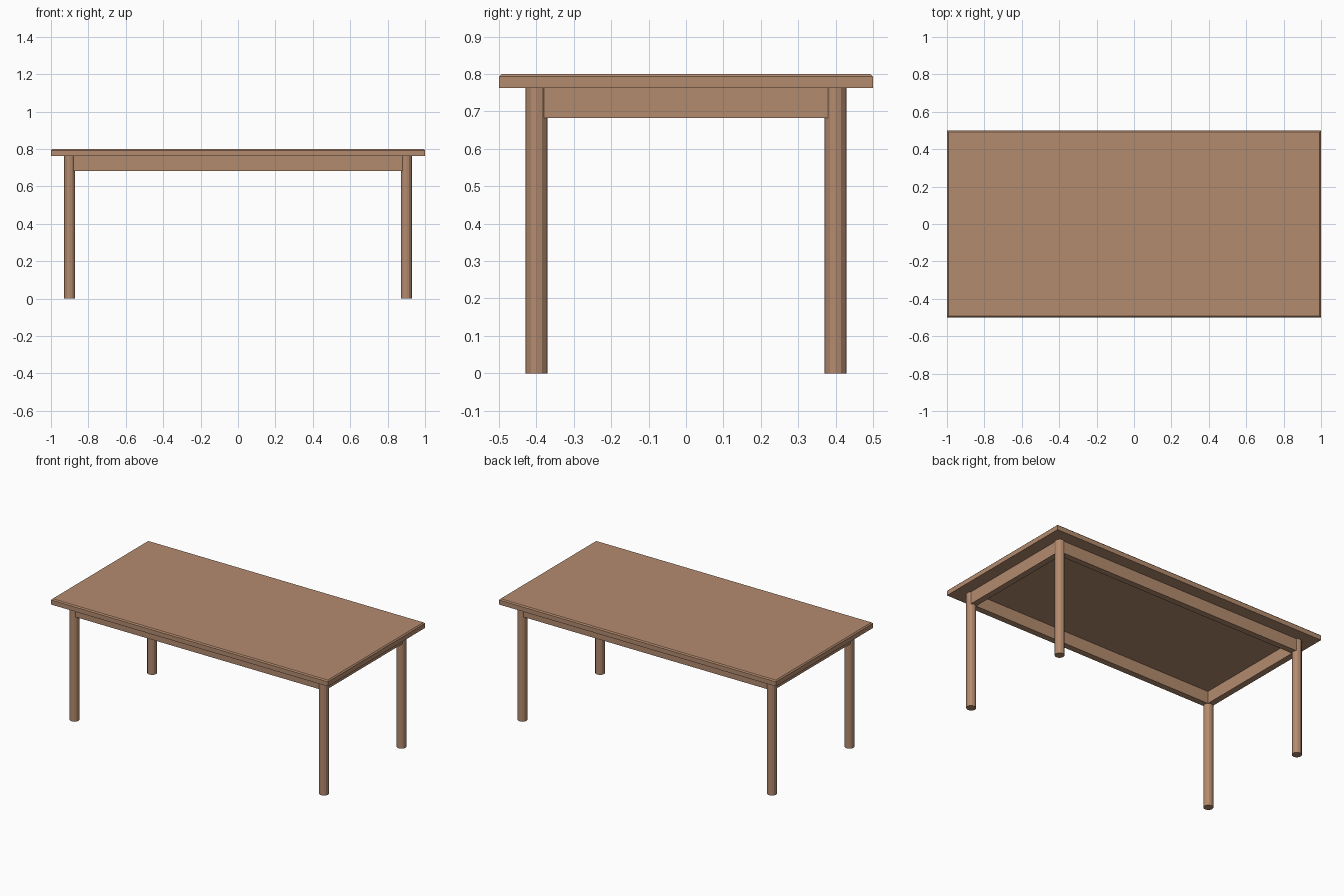
import bpy, bmesh

if "Cube" in bpy.data.objects:
    bpy.data.objects.remove(bpy.data.objects["Cube"])

wood = bpy.data.materials.new("warm brown wood")
wood.diffuse_color = (0.456, 0.258, 0.156, 1)
wood.use_nodes = True
wood.node_tree.nodes["Principled BSDF"].inputs["Base Color"].default_value = wood.diffuse_color


def finish(bm, name):
    mesh = bpy.data.meshes.new(name)
    bm.to_mesh(mesh)
    bm.free()
    mesh.materials.append(wood)
    obj = bpy.data.objects.new(name, mesh)
    bpy.context.collection.objects.link(obj)
    return obj


def box(name, centre, size, chamfer=0):
    bm = bmesh.new()
    bmesh.ops.create_cube(bm, size=1)
    bmesh.ops.scale(bm, vec=size, verts=bm.verts)
    bmesh.ops.translate(bm, vec=centre, verts=bm.verts)
    if chamfer:
        # bevel only the rim of the upper face
        rim = [e for e in bm.edges if all(v.co.z > centre[2] for v in e.verts)]
        bmesh.ops.bevel(bm, geom=rim, offset=chamfer, segments=1,
                        affect='EDGES', profile=0.5)
    return finish(bm, name)


TOP, UNDER, APRON = 0.80, 0.763, 0.683   # key heights
LX, LY = 0.9, 0.4                        # leg centres

# tabletop with chamfered upper rim
box("tabletop", (0, 0, (TOP + UNDER) / 2), (2, 1, TOP - UNDER), 0.007)

# four round legs
for sx, side in ((-1, "left"), (1, "right")):
    for sy, end in ((-1, "front"), (1, "back")):
        bm = bmesh.new()
        bmesh.ops.create_cone(bm, cap_ends=True, segments=12,
                              radius1=0.0295, radius2=0.0295, depth=UNDER)
        bmesh.ops.translate(bm, vec=(sx * LX, sy * LY, UNDER / 2), verts=bm.verts)
        finish(bm, f"{end}_{side}_leg")

# aprons running between leg centres
az, ah, thick = (UNDER + APRON) / 2, UNDER - APRON, 0.04
for s, name in ((-1, "front_apron"), (1, "back_apron")):
    box(name, (0, s * LY, az), (2 * LX, thick, ah))
for s, name in ((-1, "left_apron"), (1, "right_apron")):
    box(name, (s * LX, 0, az), (thick, 2 * LY, ah))
